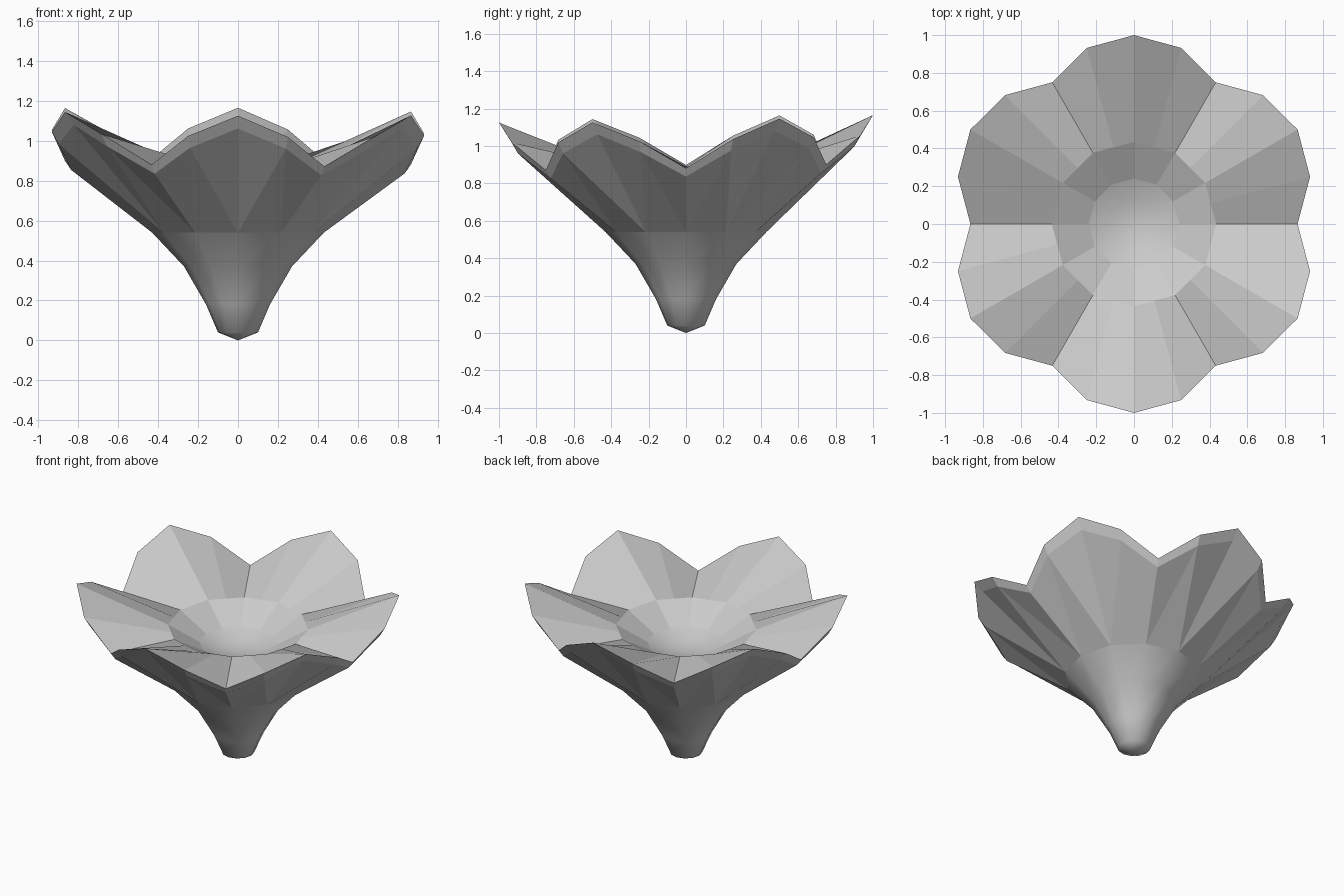
import bpy, bmesh
from math import sin, cos, radians

if "Cube" in bpy.data.objects:
    bpy.data.objects.remove(bpy.data.objects["Cube"])

N = 24  # directions around the flower: tip, shoulder, valley, shoulder for each of six petals


def ring(bm, radius, height, n=N, tilt=False):
    """Ring of points; radius/height may be (valley, shoulder, tip) triples."""
    out = []
    for i in range(n):
        a = radians(360 / n * i)
        k = (0, 1, 2, 1)[i % 4]
        r = radius[k] if isinstance(radius, tuple) else radius
        z = height[k] if isinstance(height, tuple) else height
        x, y = r * cos(a), r * sin(a)
        if tilt:
            z += 0.02 * y - 0.01 * x
        out.append(bm.verts.new((x, y, z)))
    return out


def half_ring(bm, radius, height):
    """12-sided ring with extra points in the middle of each side."""
    out = []
    for i in range(N):
        r = radius if i % 2 == 0 else radius * cos(radians(15))
        a = radians(15 * i)
        out.append(bm.verts.new((r * cos(a), r * sin(a), height)))
    return out


def bridge(bm, a, b):
    n = len(a)
    for i in range(n):
        j = (i + 1) % n
        bm.faces.new((a[i], a[j], b[j], b[i]))


def cap(bm, a, z):
    c = bm.verts.new((0, 0, z))
    for i in range(len(a)):
        bm.faces.new((a[i], a[(i + 1) % len(a)], c))


def finish(name, bm, smooth, flip=False):
    if flip:
        bmesh.ops.reverse_faces(bm, faces=bm.faces[:])
    me = bpy.data.meshes.new(name)
    bm.to_mesh(me)
    bm.free()
    for p in me.polygons:
        p.use_smooth = smooth
    ob = bpy.data.objects.new(name, me)
    bpy.context.collection.objects.link(ob)
    return ob


# Smooth tapering base, closed at the bottom
bm = bmesh.new()
profile = [(0.43, 0.54), (0.27, 0.37), (0.16, 0.18), (0.10, 0.04)]
rings = [ring(bm, r, z, 12) for r, z in profile]
for upper, lower in zip(rings, rings[1:]):
    bridge(bm, lower, upper)
cap(bm, rings[-1][::-1], 0.0)
finish("base_cup", bm, True)

# Flat-faced petals: outer skin, slanted rim, inner skin, and sloping centre ring
bm = bmesh.new()
low = ring(bm, 0.43, 0.54, 12)
outer = ring(bm, (0.835, 0.93, 0.95), (0.845, 0.98, 1.08), tilt=True)
inner = ring(bm, (0.866, 0.965, 1.0), (0.89, 1.04, 1.145), tilt=True)
lip = half_ring(bm, 0.435, 0.89)
throat = half_ring(bm, 0.24, 0.78)
for i in range(12):
    p, q = low[i], low[(i + 1) % 12]
    a, m, b = (outer[(2 * i + k) % N] for k in range(3))
    bm.faces.new((p, m, a))
    bm.faces.new((p, q, m))
    bm.faces.new((q, b, m))
bmesh.ops.recalc_face_normals(bm, faces=bm.faces[:])
bridge(bm, outer, inner)
bridge(bm, inner, lip)
bridge(bm, lip, throat)
finish("petals", bm, False)

# Smooth shallow bowl in the centre
bm = bmesh.new()
edge = ring(bm, 0.24, 0.78, 12)
mid = ring(bm, 0.13, 0.735, 12)
bridge(bm, edge, mid)
cap(bm, mid, 0.72)
finish("centre_bowl", bm, True)
